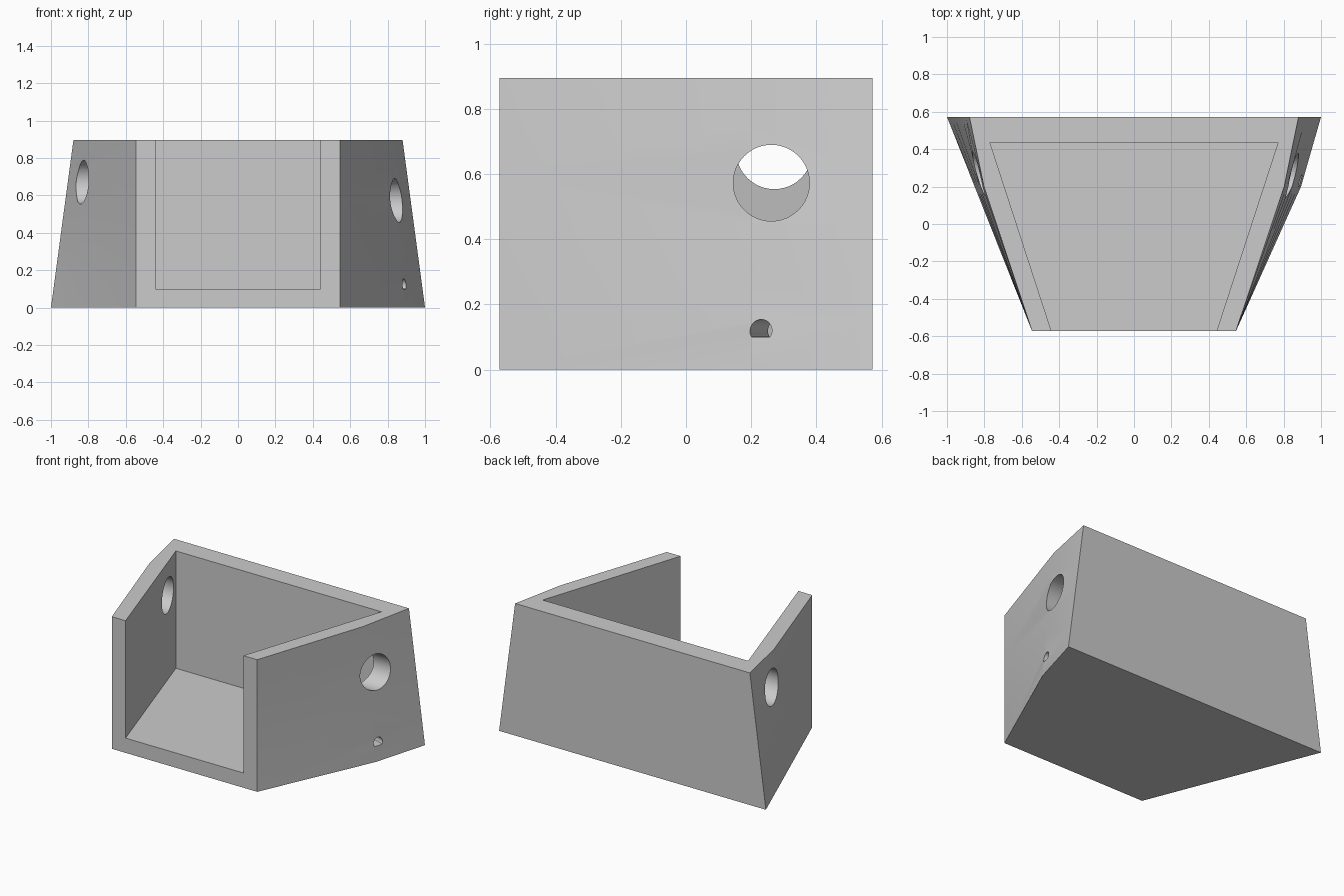
import bpy, bmesh, math
from mathutils import Vector

if "Cube" in bpy.data.objects:
    bpy.data.objects.remove(bpy.data.objects["Cube"])

HEIGHT, HALF_Y = 0.895, 0.573


def loft(name, rings):
    """Closed solid skinned through equal-length rings of points."""
    bm = bmesh.new()
    rows = [[bm.verts.new(p) for p in ring] for ring in rings]
    n = len(rows[0])
    for a, b in zip(rows, rows[1:]):
        for i in range(n):
            j = (i + 1) % n
            bm.faces.new((a[i], a[j], b[j], b[i]))
    bm.faces.new(rows[0][::-1])
    bm.faces.new(rows[-1])
    bmesh.ops.recalc_face_normals(bm, faces=bm.faces)
    mesh = bpy.data.meshes.new(name)
    bm.to_mesh(mesh)
    bm.free()
    obj = bpy.data.objects.new(name, mesh)
    bpy.context.collection.objects.link(obj)
    return obj


def bore(name, centre, direction, radius, length, floor=-1.0):
    """Round drill; points below 'floor' are flattened onto it."""
    d = Vector(direction).normalized()
    side = d.cross(Vector((0, 0, 1))).normalized()
    rings = []
    for s in (-0.5, 0.5):
        ring = []
        for i in range(48):
            a = math.tau * i / 48
            p = Vector(centre) + d * s * length + side * radius * math.cos(a)
            p.z = max(floor, p.z + radius * math.sin(a))
            ring.append(p)
        rings.append(ring)
    return loft(name, rings)


def cut(target, cutter):
    cutter.hide_render = True
    mod = target.modifiers.new(cutter.name, 'BOOLEAN')
    mod.operation = 'DIFFERENCE'
    mod.solver = 'EXACT'
    mod.object = cutter
    bpy.context.view_layer.objects.active = target
    bpy.ops.object.modifier_apply(modifier=mod.name)
    bpy.data.objects.remove(cutter)


# Tapered outer body with slightly bent side walls
rings = []
for k in range(7):
    t = k / 6
    z = HEIGHT * t
    back = 1.0 - 0.12 * t
    right = 0.893 - 0.09 * t
    left = 0.852 - 0.05 * t
    rings.append([(-0.545, -HALF_Y, z), (0.545, -HALF_Y, z), (right, 0.2, z),
                  (back, HALF_Y, z), (-back, HALF_Y, z), (-left, 0.2, z)])
body = loft("tapered_open_box", rings)

# Cavity open at the front and top
cut(body, loft("cavity", [[(-0.4, -0.7, z), (0.4, -0.7, z),
                           (0.77, 0.435, z), (-0.77, 0.435, z)]
                          for z in (0.1, 1.1)]))

# Large side holes and the small flat-bottomed drain through the right wall
cut(body, bore("right_hole", (0.85, 0.262, 0.573), (1, 0, 0), 0.117, 0.6))
cut(body, bore("left_hole", (-0.85, 0.271, 0.671), (1, 0, 0), 0.117, 0.6))
cut(body, bore("drain_hole", (0.88, 0.233, 0.119), (0.95, -0.31, 0), 0.035, 0.5, 0.1001))

bpy.ops.object.select_all(action='DESELECT')
body.select_set(True)
bpy.context.view_layer.objects.active = body
bpy.ops.object.shade_smooth_by_angle(angle=math.radians(25))
